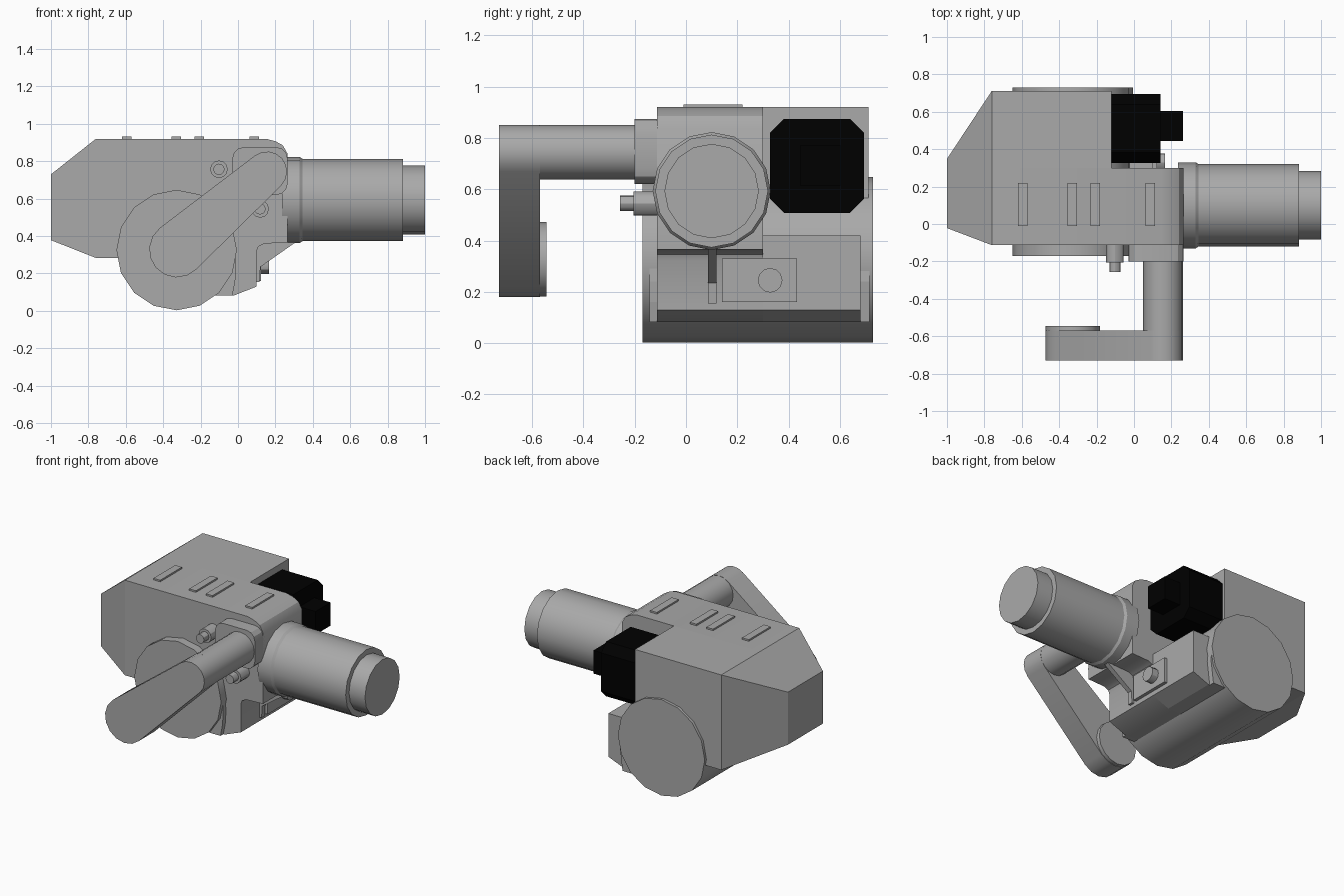
import bpy, bmesh
from math import sin, cos, pi, atan2, acos, hypot

if "Cube" in bpy.data.objects:
    bpy.data.objects.remove(bpy.data.objects["Cube"])

grey = bpy.data.materials.new("dark_grey")
grey.diffuse_color = (0.4, 0.4, 0.4, 1)
grey.use_nodes = True
grey.node_tree.nodes["Principled BSDF"].inputs["Base Color"].default_value = grey.diffuse_color
black = bpy.data.materials.new("black")
black.diffuse_color = (0.0, 0.0, 0.0, 1)
black.use_nodes = True
black.node_tree.nodes["Principled BSDF"].inputs["Base Color"].default_value = black.diffuse_color


def finish(name, bm, smooth, mat):
    bmesh.ops.recalc_face_normals(bm, faces=bm.faces)
    me = bpy.data.meshes.new(name)
    bm.to_mesh(me)
    bm.free()
    me.materials.append(mat)
    ob = bpy.data.objects.new(name, me)
    bpy.context.collection.objects.link(ob)
    if smooth:
        bpy.ops.object.select_all(action='DESELECT')
        ob.select_set(True)
        bpy.context.view_layer.objects.active = ob
        bpy.ops.object.shade_smooth_by_angle()
    return ob


def place(axis, p, t):
    return {'x': (t, p[0], p[1]), 'y': (p[0], t, p[1]), 'z': (p[0], p[1], t)}[axis]


def loft(name, axis, sections, smooth=False, mat=grey):
    """Skin a list of (position on axis, outline) sections and cap both ends."""
    bm = bmesh.new()
    rings = [[bm.verts.new(place(axis, p, t)) for p in o] for t, o in sections]
    for r, s in zip(rings, rings[1:]):
        for i in range(len(r)):
            j = (i + 1) % len(r)
            bm.faces.new((r[i], r[j], s[j], s[i]))
    bm.faces.new(rings[0])
    bm.faces.new(rings[-1])
    return finish(name, bm, smooth, mat)


def prism(name, axis, outline, a, b, smooth=False, mat=grey):
    return loft(name, axis, [(a, outline), (b, outline)], smooth, mat)


def arc(c, r, a0, a1, n):
    return [(c[0] + r * cos(a0 + (a1 - a0) * i / n),
             c[1] + r * sin(a0 + (a1 - a0) * i / n)) for i in range(n + 1)]


def circle(c, r, n=16):
    return arc(c, r, 0, 2 * pi, n)[:-1]


def rect(x0, x1, y0, y1):
    return [(x0, y0), (x1, y0), (x1, y1), (x0, y1)]


def round_rect(x0, x1, y0, y1, r, n=1):
    pts = []
    for k, c in enumerate([(x1 - r, y1 - r), (x0 + r, y1 - r), (x0 + r, y0 + r), (x1 - r, y0 + r)]):
        pts += arc(c, r, k * pi / 2, (k + 1) * pi / 2, n)
    return pts


# Main body: front core with undercut nose, and the shorter rear half
prism("body_core", 'y', [
    (-0.76, 0.92), (0.15, 0.92), (0.20, 0.907), (0.24, 0.885), (0.265, 0.84), (0.265, 0.365),
    (0.14, 0.36), (0.11, 0.345), (0.10, 0.32), (0.10, 0.13), (-0.02, 0.083),
    (-0.25, 0.083), (-0.50, 0.283), (-0.76, 0.283)], -0.113, 0.30, True)
prism("body_rear", 'y', rect(-0.76, -0.12, 0.283, 0.92), 0.30, 0.712)

# Tapered end of the body
loft("body_taper", 'x', [(-1.0, rect(-0.022, 0.348, 0.378, 0.73)),
                         (-0.76, rect(-0.113, 0.712, 0.283, 0.92))])

# Lower housing below the black box, and its side plates
prism("lower_housing", 'y', [(-0.3, 0.42), (0.10, 0.42), (0.10, 0.13), (-0.02, 0.083),
                             (-0.3, 0.083)], 0.30, 0.68)
prism("side_plate_front", 'y', [(-0.25, 0.083), (-0.03, 0.083), (-0.015, 0.16), (-0.01, 0.24),
                                (-0.015, 0.33), (-0.25, 0.33)], -0.143, -0.11)
prism("side_plate_back", 'y', [(-0.25, 0.083), (-0.03, 0.083), (-0.01, 0.24),
                               (-0.03, 0.42), (-0.25, 0.42)], 0.68, 0.715)

# Large drum running through the body
prism("drum", 'y', circle((-0.328, 0.325), 0.322), -0.17, 0.73, True)

# Stepped barrel
LENS = (0.10, 0.593)
loft("barrel", 'x', [(x, circle(LENS, r)) for x, r in [
    (0.235, 0.23), (0.33, 0.23), (0.345, 0.22), (0.882, 0.22)]], True)
prism("barrel_tip", 'x', circle(LENS, 0.184), 0.86, 1.0, True)

# Side arm with its mounting flange
prism("arm_flange", 'y', round_rect(-0.03, 0.265, 0.62, 0.875, 0.06, 3), -0.20, -0.10, True)
prism("arm_tube", 'y', circle((0.155, 0.745), 0.106), -0.60, -0.19, True)

# Tapered capsule grip at the end of the arm
c1, r1, c2, r2 = (-0.327, 0.327), 0.148, (0.155, 0.745), 0.107
dx, dz = c2[0] - c1[0], c2[1] - c1[1]
th, ph = atan2(dz, dx), acos((r1 - r2) / hypot(dx, dz))
grip = arc(c1, r1, th + ph, th + 2 * pi - ph, 8) + arc(c2, r2, th - ph, th + ph, 8)
prism("grip", 'y', grip, -0.73, -0.57, True)
prism("grip_disc", 'y', circle(c1, 0.145), -0.58, -0.545, True)

# Two stepped knobs on the front side
for i, c in enumerate([(-0.102, 0.757), (0.118, 0.545)]):
    prism(f"knob_{i}", 'y', circle(c, 0.047, 12), -0.205, -0.10, True)
    prism(f"knob_tip_{i}", 'y', circle(c, 0.03, 12), -0.257, -0.19, True)

# Raised bars on top
for i, x in enumerate([-0.595, -0.33, -0.207, 0.087]):
    prism(f"top_bar_{i}", 'z', rect(x - 0.025, x + 0.025, -0.01, 0.22), 0.91, 0.931)

# Black box with chamfered corners and a small front stub
prism("black_box", 'x', round_rect(0.327, 0.695, 0.508, 0.875, 0.055), -0.13, 0.143, mat=black)
prism("black_stub", 'x', rect(0.445, 0.605, 0.615, 0.77), 0.13, 0.263, mat=black)

# Button plate, button and support fin under the barrel
prism("button_plate", 'x', rect(0.14, 0.433, 0.16, 0.33), 0.09, 0.122)
prism("button", 'x', circle((0.328, 0.245), 0.048, 12), 0.11, 0.167, True)
prism("support_fin", 'y', [(0.09, 0.39), (0.34, 0.39), (0.32, 0.375), (0.12, 0.235),
                           (0.115, 0.155), (0.09, 0.155)], 0.085, 0.118, True)
